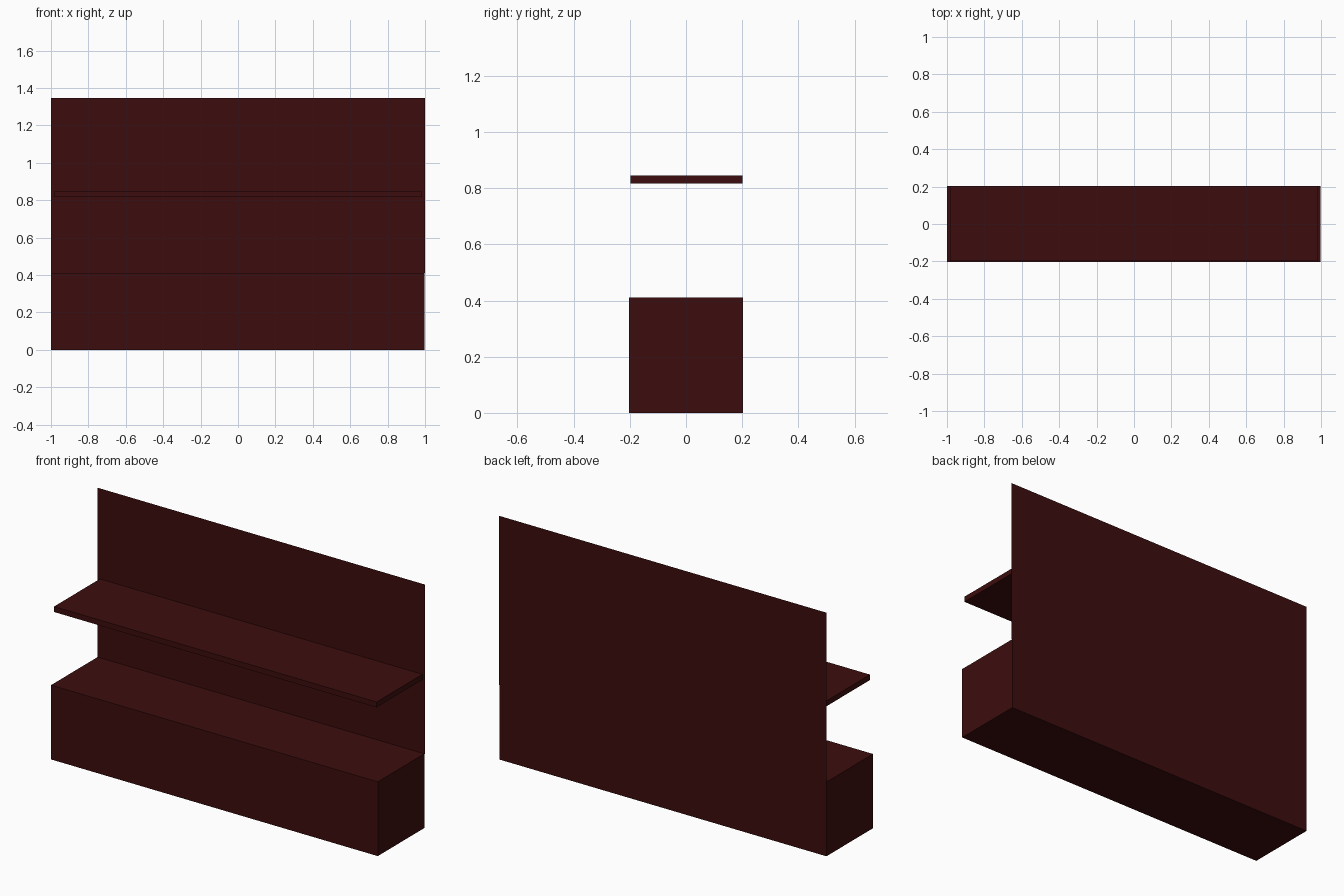
import bpy
import bmesh

if "Cube" in bpy.data.objects:
    bpy.data.objects.remove(bpy.data.objects["Cube"])

# single dark maroon paint
maroon = bpy.data.materials.new("dark_maroon")
maroon.diffuse_color = (0.046, 0.004, 0.004, 1)
maroon.use_nodes = True
maroon.node_tree.nodes["Principled BSDF"].inputs["Base Color"].default_value = maroon.diffuse_color


def add_mesh(name, bm):
    mesh = bpy.data.meshes.new(name)
    bm.to_mesh(mesh)
    bm.free()
    mesh.materials.append(maroon)
    obj = bpy.data.objects.new(name, mesh)
    bpy.context.collection.objects.link(obj)
    return obj


def box(name, lo, hi):
    bm = bmesh.new()
    bmesh.ops.create_cube(bm, size=1)
    for v in bm.verts:
        for i in range(3):
            v.co[i] = hi[i] if v.co[i] > 0 else lo[i]
    return add_mesh(name, bm)


# solid bottom block
box("base_block", (-1, -0.203, 0), (0.996, 0.203, 0.41))

# thin floating shelf
box("shelf", (-0.985, -0.198, 0.816), (0.985, 0.202, 0.846))

# paper-thin back panel rising from the block's rear edge
bm = bmesh.new()
corners = [(-1, 0.41), (1, 0.41), (1, 1.345), (-1, 1.345)]
bm.faces.new([bm.verts.new((x, 0.203, z)) for x, z in corners])
add_mesh("back_panel", bm)
